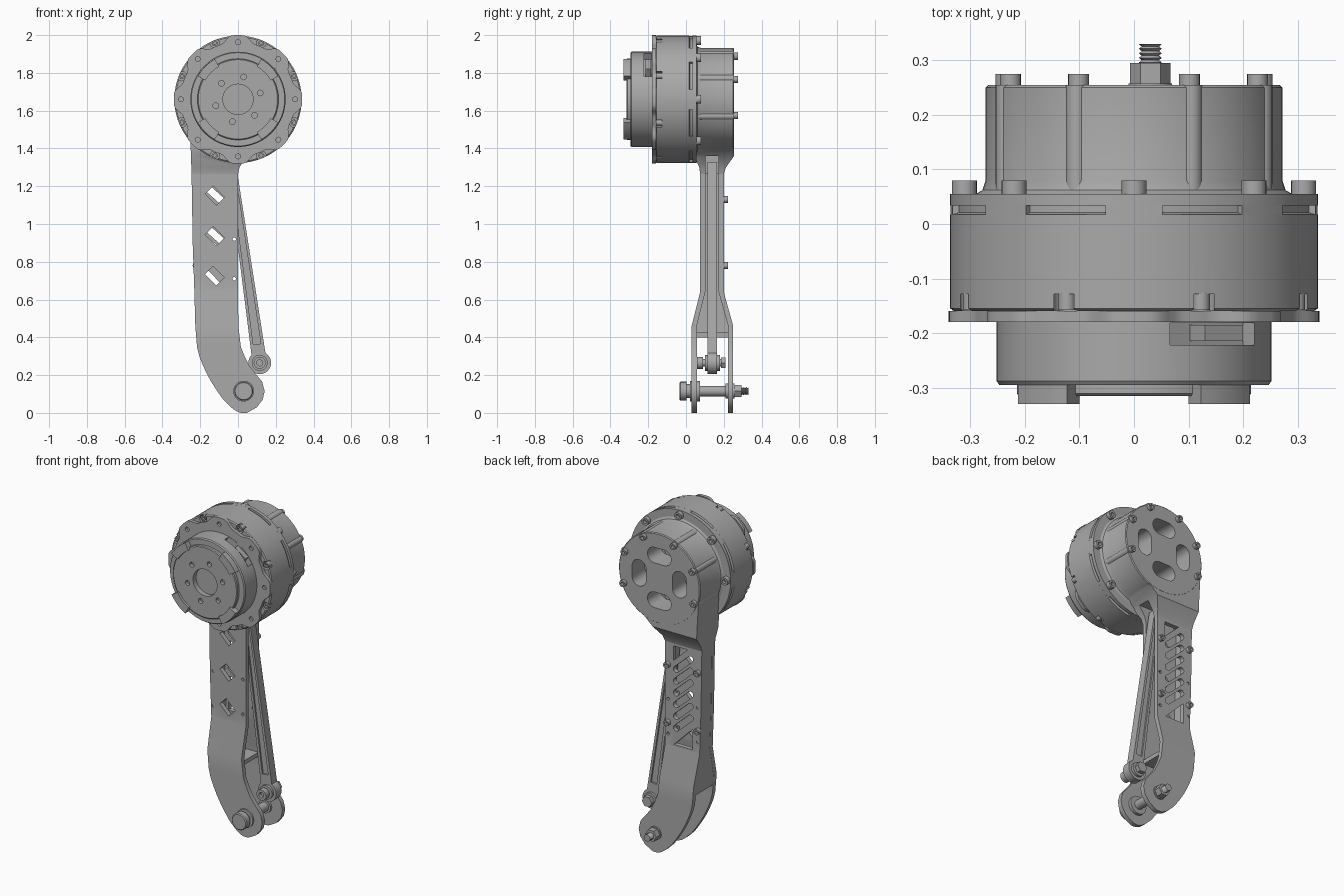
import bpy, bmesh
from math import sin, cos, pi, radians, hypot, atan2
from mathutils import Matrix, Vector

if "Cube" in bpy.data.objects:
    bpy.data.objects.remove(bpy.data.objects["Cube"])

metal = bpy.data.materials.new("grey metal")
metal.use_nodes = True
metal.diffuse_color = (0.4, 0.4, 0.4, 1)
metal.node_tree.nodes["Principled BSDF"].inputs["Base Color"].default_value = (0.4, 0.4, 0.4, 1)
HUB = 1.66  # height of the motor axis


def finish(name, bm):
    bmesh.ops.remove_doubles(bm, verts=bm.verts, dist=1e-5)
    bmesh.ops.recalc_face_normals(bm, faces=bm.faces)
    me = bpy.data.meshes.new(name)
    bm.to_mesh(me)
    bm.free()
    me.materials.append(metal)
    ob = bpy.data.objects.new(name, me)
    bpy.context.collection.objects.link(ob)
    return ob


def lathe(name, profile, x=0, z=HUB, steps=64):
    """Revolve (radius, y) points about an axis along y."""
    bm = bmesh.new()
    vs = [bm.verts.new((x + r, y, z)) for r, y in profile]
    es = [bm.edges.new(p) for p in zip(vs, vs[1:])]
    bmesh.ops.spin(bm, geom=vs + es, cent=(x, 0, z), axis=(0, 1, 0), angle=2 * pi, steps=steps)
    return finish(name, bm)


def cyl(name, x, z, y0, y1, r, steps=32):
    return lathe(name, [(0, y0), (r, y0), (r, y1), (0, y1)], x, z, steps)


def bolt(name, x, z, base, top, r):
    """Cap screw with a hexagonal-size socket in its head."""
    deep = base + (top - base) * 0.4
    return lathe(name, [(0, base), (r, base), (r, top), (r / 2, top), (r / 2, deep), (0, deep)], x, z, 20)


def prism(name, pts, y0, y1):
    """Extrude an (x, z) outline along y."""
    bm = bmesh.new()
    face = bm.faces.new([bm.verts.new((x, y0, z)) for x, z in pts])
    ext = bmesh.ops.extrude_face_region(bm, geom=[face])["geom"]
    bmesh.ops.translate(bm, vec=(0, y1 - y0, 0), verts=[v for v in ext if isinstance(v, bmesh.types.BMVert)])
    return finish(name, bm)


def loft(name, rows):
    """Stack rectangular sections (z, x0, x1, y0, y1)."""
    bm = bmesh.new()
    rings = [[bm.verts.new(p) for p in ((a, c, z), (b, c, z), (b, d, z), (a, d, z))] for z, a, b, c, d in rows]
    for lo, hi in zip(rings, rings[1:]):
        for i in range(4):
            j = (i + 1) % 4
            bm.faces.new((lo[i], lo[j], hi[j], hi[i]))
    bm.faces.new(rings[0])
    bm.faces.new(rings[-1])
    return finish(name, bm)


def combine(ob, others, op="DIFFERENCE"):
    bpy.context.view_layer.objects.active = ob
    for other in others:
        mod = ob.modifiers.new("cut", "BOOLEAN")
        mod.operation, mod.solver, mod.object = op, "EXACT", other
        bpy.ops.object.modifier_apply(modifier=mod.name)
        bpy.data.objects.remove(other)


def polar(r, deg, z=HUB):
    return r * cos(radians(deg)), z + r * sin(radians(deg))


def capsule(x, z, length, r, deg, n=10):
    """Rounded slot outline, turned by deg."""
    out = []
    for i in range(2 * n):
        a = pi * i / (n - 1) if i < n else pi * (i - 1) / (n - 1)
        px, pz = r * cos(a - pi / 2) + (length / 2 if i < n else -length / 2), r * sin(a - pi / 2)
        t = radians(deg)
        out.append((x + px * cos(t) - pz * sin(t), z + px * sin(t) + pz * cos(t)))
    return out


# Motor body with screw notches around its front rim
body = lathe("motor_body", [(0, -0.16), (0.33, -0.16), (0.337, -0.155), (0.337, 0.017),
                            (0.325, 0.021), (0.325, 0.036), (0, 0.036)], steps=96)
spots = [polar(0.322, 22.5 + 45 * k) for k in range(8)]
combine(body, [cyl("notch", x, z, -0.2, -0.128, 0.025, 16) for x, z in spots])
for x, z in spots:
    bolt("rim_screw", x, z, -0.126, -0.158, 0.016)
for k in range(8):
    arc = [polar(r, 45 * k + a) for r, s in ((0.337, 1), (0.32, -1)) for a in (-9 * s, -3 * s, 3 * s, 9 * s)]
    prism("spacer_pad", arc, 0.015, 0.036)

# Scalloped front flange
outline = []
for i in range(128):
    wave = max(-1, min(1, 1.8 * cos(2 * pi * i / 16)))
    outline.append(polar(0.322 + 0.018 * wave, i * 360 / 128))
flange = prism("front_flange", outline, -0.18, -0.16)
combine(flange, [cyl("hole", *polar(0.302, 45 * k), -0.2, -0.165, 0.013, 16) for k in range(8)])

# Front cover with output hub, bolt holes and connector pocket
cover = lathe("front_cover", [(0, -0.285), (0.08, -0.285), (0.08, -0.315), (0.21, -0.315), (0.215, -0.311),
                              (0.215, -0.295), (0.247, -0.295), (0.252, -0.288), (0.252, -0.17), (0, -0.17)], steps=96)
combine(cover, [cyl("hole", *polar(0.122, 16 + 60 * k), -0.34, -0.295, 0.015, 16) for k in range(6)])
pocket = prism("pocket", [(0.045, 1.87), (0.2, 1.76), (0.3, 1.86), (0.12, 1.99)], -0.222, -0.182)
combine(cover, [pocket])
prism("connector", [(0.1, 1.825), (0.17, 1.775), (0.2, 1.82), (0.13, 1.87)], -0.215, -0.185)
for k in range(4):
    arc = [polar(0.246, 90 * k + a) for a in range(30, 61, 5)] + [polar(0.2, 90 * k + a) for a in range(60, 29, -5)]
    prism("cover_tooth", arc, -0.33, -0.29)

# Rear housing blending into the neck of the leg
housing = lathe("rear_housing", [(0, 0.034), (0.337, 0.034), (0.337, 0.055), (0.29, 0.055), (0.278, 0.062),
                                 (0.272, 0.08), (0.272, 0.25), (0.267, 0.255), (0, 0.255)], steps=96)
neck = loft("neck", [(1.265, -0.246, 0.0, 0.075, 0.2), (1.3, -0.247, 0.008, 0.07, 0.212),
                     (1.36, -0.249, 0.045, 0.045, 0.2545), (1.41, -0.251, 0.1, 0.045, 0.2545),
                     (1.46, -0.254, 0.165, 0.045, 0.2545), (1.6, -0.262, 0.22, 0.045, 0.2545)])
channel = loft("channel", [(1.2, -0.2, 0.4, 0.102, 0.173), (1.36, -0.2, 0.4, 0.102, 0.173)])
combine(neck, [channel])
combine(housing, [neck], "UNION")
combine(housing, [prism("window", capsule(*polar(0.135, 90 * k), 0.065, 0.047, 90 * k + 90), 0.13, 0.3)
                  for k in range(4)])
for k in range(4):
    cyl("inner_stud", *polar(0.135, 90 * k), 0.12, 0.17, 0.025, 20)
for k in range(8):
    bolt("housing_bolt", *polar(0.311, 45 * k), 0.05, 0.08, 0.023)
for deg in (25, 66, 114, 155, -20, 200):
    bolt("back_bolt", *polar(0.25, deg), 0.24, 0.275, 0.019)
    x, z = polar(0.257, deg)
    cyl("bolt_boss", x, z, 0.06, 0.2545, 0.021, 20)

# Leg plates: (height, left edge, right edge)
edges = [(0, 0.015, 0.045), (0.01, -0.01, 0.066), (0.03, -0.037, 0.1), (0.07, -0.078, 0.131),
         (0.115, -0.11, 0.141), (0.165, -0.142, 0.128), (0.205, -0.164, 0.095), (0.25, -0.185, 0.06),
         (0.3, -0.205, 0.035), (0.35, -0.217, 0.015), (0.46, -0.226, 0.002), (0.64, -0.231, 0),
         (0.9, -0.24, 0), (1.28, -0.246, 0)]


def spread(z):
    """How far the plates flare outwards at a height."""
    return max(0, min(1, (0.64 - z) / 0.18))


front = loft("front_plate", [(z, a, b, 0.075 - 0.045 * spread(z), 0.102 - 0.045 * spread(z)) for z, a, b in edges])
back = loft("back_plate", [(z, a, b, 0.173 + 0.05 * spread(z), 0.2 + 0.05 * spread(z)) for z, a, b in edges])
loft("side_wall", [(z, x, x + 0.03, 0.08 - 0.045 * spread(z), 0.195 + 0.05 * spread(z))
                   for z, x in ((0.4, -0.221), (0.46, -0.225), (0.64, -0.23), (0.9, -0.239), (1.3, -0.245))])
loft("lower_rib", [(z, -0.21, -0.02, 0.095 - 0.045 * spread(z), 0.18 + 0.05 * spread(z)) for z in (0.4, 0.425)])

# Diamond windows in front, slanted truss slots at the back
diamonds = []
for z in (1.15, 0.935, 0.725):
    pts = [(-0.123 + 0.707 * (u + v), z + 0.707 * (v - u)) for u, v in
           ((-0.042, -0.03), (0.042, -0.03), (0.042, 0.03), (-0.042, 0.03))]
    diamonds.append(prism("diamond", pts, 0, 0.12))
pin_holes = [(x, z) for x in (-0.218, -0.02) for z in (0.92, 0.71)]
combine(front, diamonds + [cyl("hole", x, z, 0, 0.12, 0.009, 12) for x, z in pin_holes])
slots = [prism("slot", capsule(-0.122, 0.8 + 0.071 * i, 0.13, 0.018, -42), 0.15, 0.3) for i in range(6)]
slots.append(prism("slot", [(-0.185, 0.655), (-0.06, 0.655), (-0.185, 0.78)], 0.15, 0.3))
slots.append(prism("slot", [(-0.055, 1.25), (-0.15, 1.25), (-0.055, 1.16)], 0.15, 0.3))
combine(back, slots + [cyl("hole", x, z, 0.15, 0.3, 0.009, 12) for x, z in pin_holes])
for x in (-0.222, -0.02):
    for z in (1.13, 0.78):
        bolt("leg_bolt", x, z, 0.19, 0.222, 0.018)

# Push rod with a recessed web and an eye at its foot
foot, top = Vector((0.115, 0.265)), Vector((-0.035, 1.33))
along = (top - foot).normalized()
side = Vector((along.y, -along.x))


def rod_quad(start, end, half0, half1):
    a, b = foot + along * start, foot + along * end
    return [tuple(a - side * half0), tuple(a + side * half0), tuple(b + side * half1), tuple(b - side * half1)]


rod = prism("push_rod", rod_quad(0, 1.07, 0.038, 0.022), 0.115, 0.165)
combine(rod, [prism("groove", rod_quad(0.1, 1.0, 0.02, 0.011), *ys) for ys in ((0.1, 0.125), (0.155, 0.18))])
cyl("rod_eye", *foot, 0.115, 0.165, 0.06, 40)
cyl("eye_washer", *foot, 0.1, 0.18, 0.042)
cyl("eye_pin", *foot, 0.08, 0.2, 0.02)
bolt("eye_bolt_head", *foot, 0.09, 0.058, 0.032)
prism("eye_nut", [polar(0.033, 60 * k, foot.y) for k in range(6)], 0.185, 0.21) .location.x = foot.x

# Ankle pin through the forked lower end
AX, AZ = 0.03, 0.115
lathe("ankle_pin", [(0, -0.035), (0.045, -0.035), (0.05, -0.03), (0.05, 0.002), (0.037, 0.002), (0.037, 0.03),
                    (0.028, 0.03), (0.028, 0.26), (0, 0.26)], AX, AZ, 40)
cyl("front_washer", AX, AZ, 0.02, 0.075, 0.055)
cyl("back_washer", AX, AZ, 0.21, 0.258, 0.04)
prism("ankle_nut", [(AX + 0.037 * cos(k * pi / 3), AZ + 0.037 * sin(k * pi / 3)) for k in range(6)], 0.255, 0.295)
thread = [(0, 0.29)] + [(0.021 if i % 2 else 0.016, 0.292 + 0.0042 * i) for i in range(10)] + [(0, 0.33)]
lathe("pin_thread", thread, AX, AZ, 24)

# Smooth shading with crisp edges
bpy.ops.object.select_all(action="DESELECT")
for ob in bpy.context.collection.objects:
    if ob.type == "MESH" and metal.name in ob.data.materials:
        ob.select_set(True)
        bpy.context.view_layer.objects.active = ob
bpy.ops.object.shade_smooth_by_angle(angle=radians(30))
